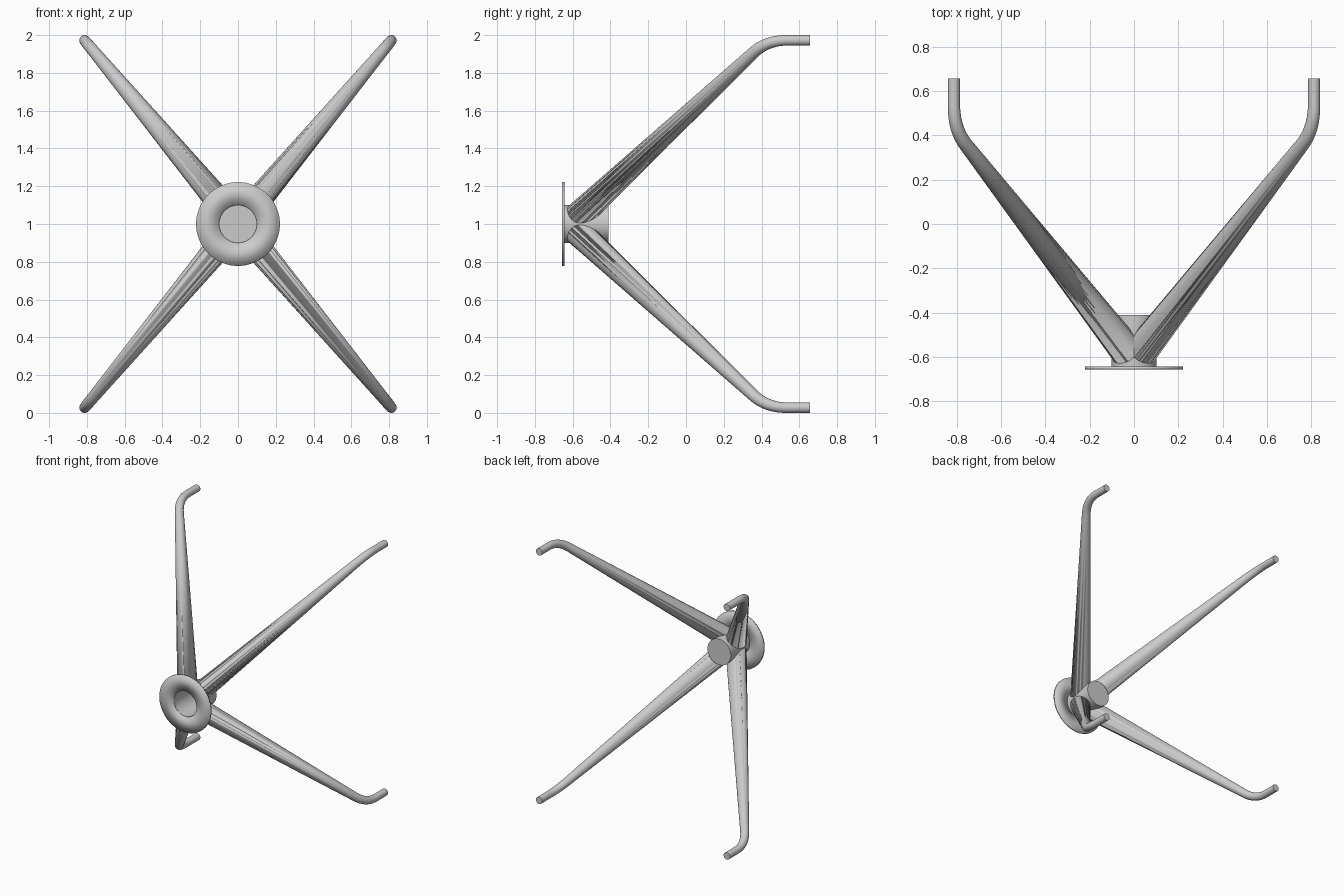
import bpy, bmesh, math
from mathutils import Vector

if "Cube" in bpy.data.objects:
    bpy.data.objects.remove(bpy.data.objects["Cube"])

X, Y, Z = Vector((1, 0, 0)), Vector((0, 1, 0)), Vector((0, 0, 1))


def circle(c, u, v, r, n):
    return [c + r * (math.cos(a) * u + math.sin(a) * v)
            for a in (2 * math.pi * i / n for i in range(n))]


def loft(name, rings, caps=True, angle=30):
    """Skin a list of equal-sized rings into one mesh object."""
    bm = bmesh.new()
    loops = [[bm.verts.new(p) for p in ring] for ring in rings]
    n = len(loops[0])
    for a, b in zip(loops, loops[1:]):
        for i in range(n):
            j = (i + 1) % n
            bm.faces.new((a[i], a[j], b[j], b[i]))
    if caps:
        bm.faces.new(loops[0])
        bm.faces.new(loops[-1])
    bmesh.ops.remove_doubles(bm, verts=bm.verts, dist=1e-6)
    bmesh.ops.recalc_face_normals(bm, faces=bm.faces)
    me = bpy.data.meshes.new(name)
    bm.to_mesh(me)
    bm.free()
    ob = bpy.data.objects.new(name, me)
    bpy.context.collection.objects.link(ob)
    bpy.ops.object.select_all(action='DESELECT')
    ob.select_set(True)
    bpy.context.view_layer.objects.active = ob
    bpy.ops.object.shade_smooth_by_angle(angle=math.radians(angle))
    return ob


def lathe(name, profile, centre=(0, 0, 1), n=64, **kw):
    """Turn (radius, y) points around an axis parallel to y."""
    c = Vector(centre)
    return loft(name, [circle(c + Y * y, X, Z, r, n) for r, y in profile], **kw)


# Hub: cup that is open at the front and closed at the back
lathe("hub", [(0.098, -0.414), (0.098, -0.65), (0.101, -0.65), (0.101, -0.41)])

# Mounting flange: thin ring with softly shaded edges
ring = [(0.1, -0.656), (0.222, -0.656), (0.222, -0.644), (0.1, -0.644)]
lathe("flange", ring + ring[:1], caps=False, angle=180)

# Helper that trims the arm roots so the hub stays hollow
cutter = lathe("hub_cutter", [(0.0995, -0.8), (0.0995, -0.3)])
cutter.hide_render = True
cutter.hide_set(True)

# Four tapered arms bent to point straight back
TIP_X, TIP_Z, TIP_R, BEND = 0.8125, 0.9725, 0.0275, 0.11
for sx, side in ((-1, "left"), (1, "right")):
    for sz, level in ((-1, "lower"), (1, "upper")):
        root = Vector((0, -0.615, 1))
        corner = Vector((sx * TIP_X, 0.427, 1 + sz * TIP_Z))
        tip = Vector((corner.x, 0.645, corner.z))
        d = (corner - root).normalized()
        normal = d.cross(Y).normalized()
        p0, p2 = corner - d * BEND, corner + Y * BEND
        stations = [(root, d, 0.077)]
        for i in range(13):
            t = i / 12
            p = p0 * (1 - t) ** 2 + corner * 2 * t * (1 - t) + p2 * t * t
            tangent = d.lerp(Y, t).normalized()
            stations.append((p, tangent, 0.032 + (TIP_R - 0.032) * t))
        stations.append((tip, Y, TIP_R))
        rings = [circle(p, normal, t.cross(normal), r, 32) for p, t, r in stations]
        arm = loft(f"arm_{level}_{side}", rings)
        cut = arm.modifiers.new("hub_trim", 'BOOLEAN')
        cut.operation = 'DIFFERENCE'
        cut.solver = 'EXACT'
        cut.object = cutter
        # End pad on the arm tip
        lathe(f"end_pad_{level}_{side}", [(TIP_R, 0.645), (TIP_R, 0.656)],
              centre=(corner.x, 0, corner.z), n=32)
